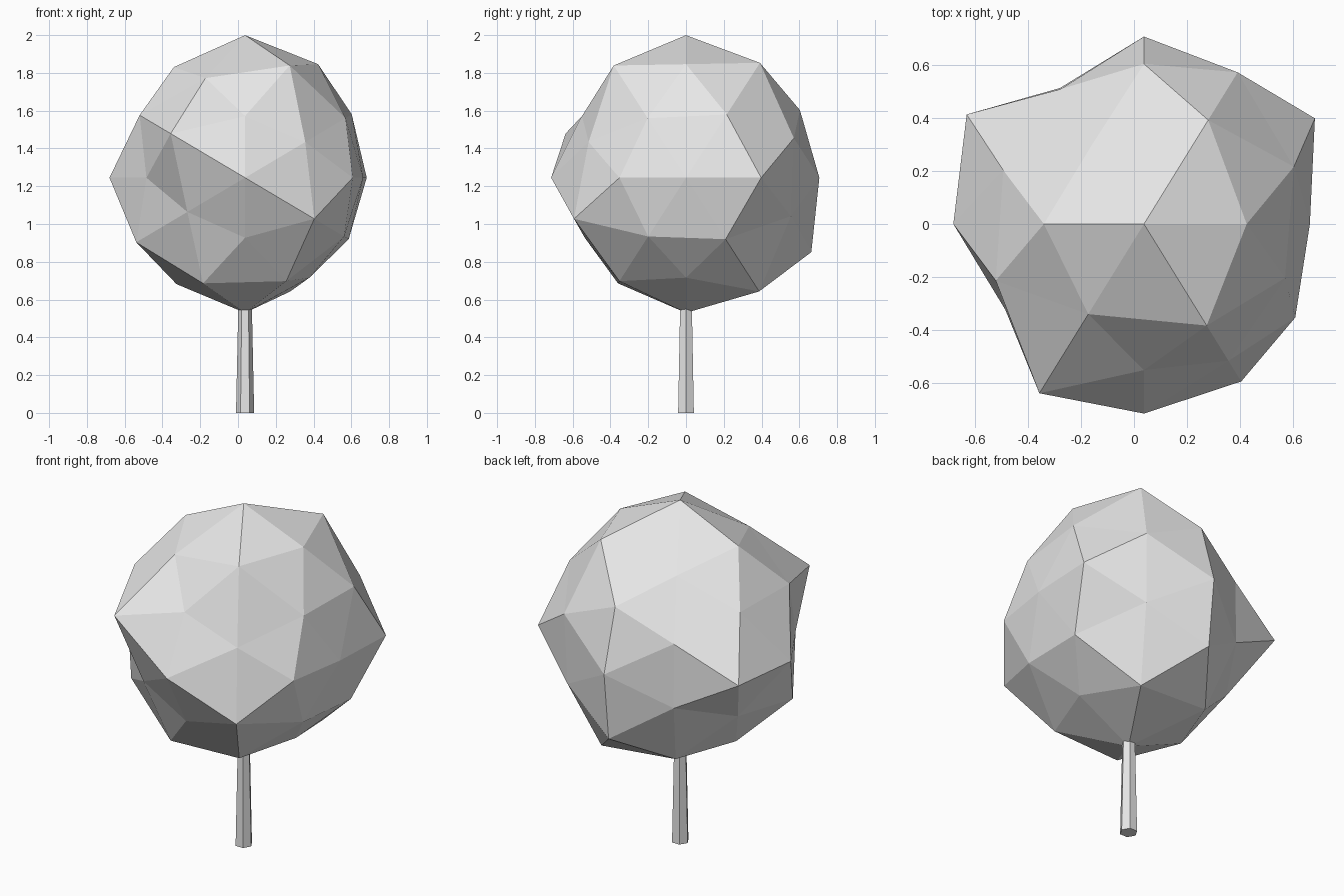
import bpy
import bmesh
import math
from mathutils import Matrix, Vector

cube = bpy.data.objects.get("Cube")
if cube:
    bpy.data.objects.remove(cube, do_unlink=True)

# Plain matte grey for the whole tree
grey = bpy.data.materials.new("light_grey")
grey.use_nodes = True
grey.diffuse_color = (0.8, 0.8, 0.8, 1)
grey.node_tree.nodes["Principled BSDF"].inputs["Base Color"].default_value = grey.diffuse_color

CENTRE = Vector((0.0375, 0, 1.245))
SQUASH = 0.96  # crown is slightly flattened in height


def finish(bm, name):
    """Turn a bmesh into a flat-shaded grey object."""
    bmesh.ops.recalc_face_normals(bm, faces=bm.faces)
    mesh = bpy.data.meshes.new(name)
    bm.to_mesh(mesh)
    bm.free()
    mesh.materials.append(grey)
    obj = bpy.data.objects.new(name, mesh)
    bpy.context.collection.objects.link(obj)
    return obj


def mirrored(x, y, z):
    """All sign variants of a direction, negative first."""
    def signs(value):
        return (-value, value) if value else (0,)
    return [Vector((a, b, c)).normalized()
            for a in signs(x) for b in signs(y) for c in signs(z)]


# Crown: once-subdivided icosahedron with an uneven radius at each corner
golden = (1 + math.sqrt(5)) / 2
long, mid, short = golden + 1, golden, 1
families = [
    ((1, 0, 0), (.718, .625)),
    ((0, 1, 0), (.714, .706)),
    ((0, 0, 1), (.745, .786)),
    ((short, 0, mid), (.69, .717, .648, .736)),
    ((0, mid, short), (.63, .647, .78, .709)),
    ((mid, short, 0), (.614, .785, .67, .757)),
    ((short, mid, long), (.72, .679, .729, .615, .705, .765, .775, .783)),
    ((mid, long, short), (.611, .788, .633, .628, .733, .637, .686, .706)),
    ((long, short, mid), (.712, .69, .632, .655, .648, .657, .678, .698)),
]
bm = bmesh.new()
corners = []
for direction, radii in families:
    for unit, radius in zip(mirrored(*direction), radii):
        corners.append((bm.verts.new(unit), radius))
bmesh.ops.convex_hull(bm, input=bm.verts[:])
for vert, radius in corners:
    vert.co *= radius
    vert.co.z *= SQUASH
    vert.co += CENTRE
finish(bm, "crown")

# Trunk: tapered six-sided post running up into the crown
height = 0.7
bm = bmesh.new()
bmesh.ops.create_cone(bm, cap_ends=True, segments=6, radius1=0.048, radius2=0.033, depth=height)
# Turn a corner towards the side
corner = max(bm.verts, key=lambda v: v.co.x).co
turn = Matrix.Rotation(-math.atan2(corner.y, corner.x), 4, "Z")
bmesh.ops.transform(bm, verts=bm.verts,
                    matrix=Matrix.Translation((CENTRE.x, 0, height / 2)) @ turn)
finish(bm, "trunk")
